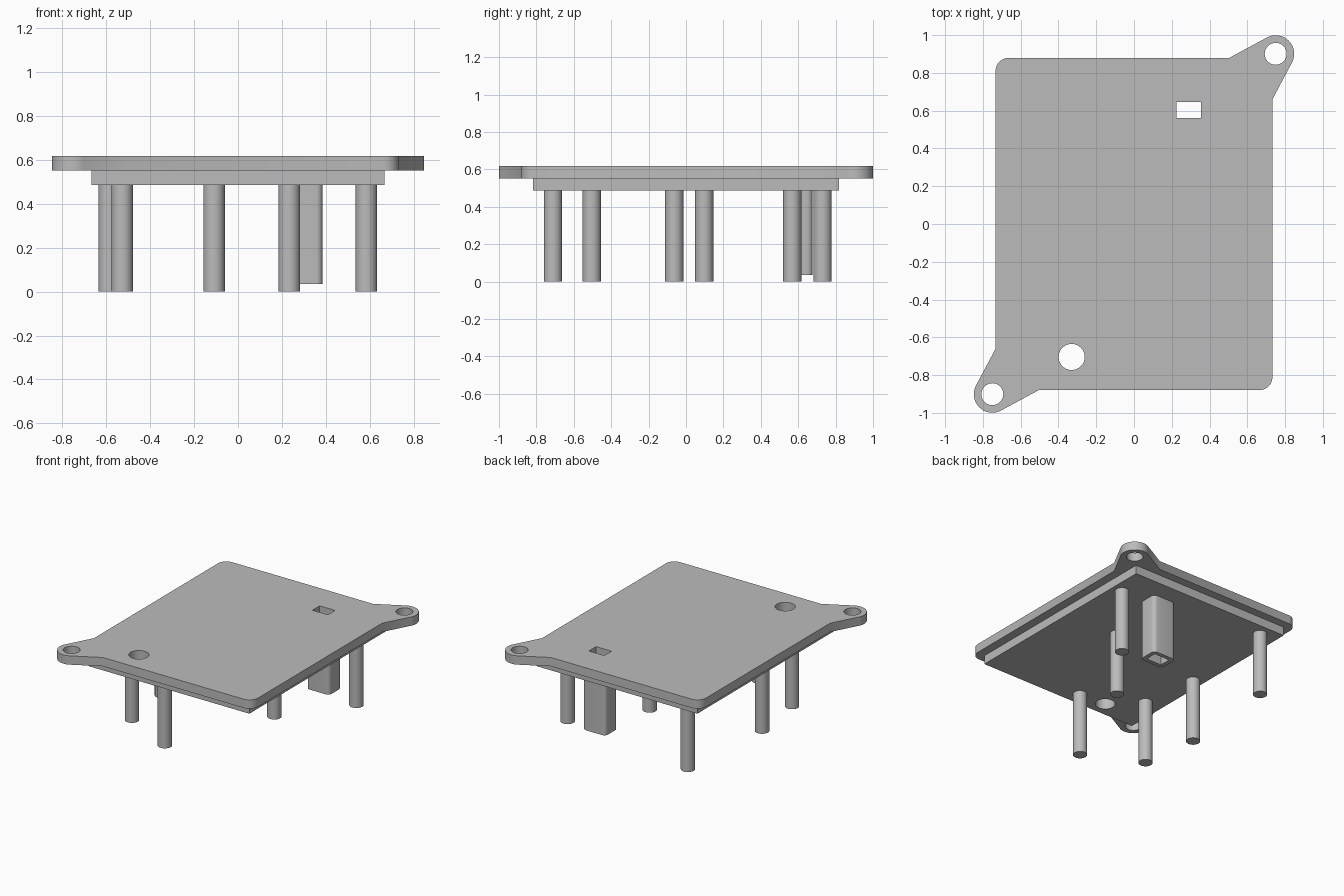
import bpy, bmesh, math
from mathutils import Vector

if "Cube" in bpy.data.objects:
    bpy.data.objects.remove(bpy.data.objects["Cube"])

grey = bpy.data.materials.new("grey plastic")
grey.diffuse_color = (0.5, 0.5, 0.5, 1)
grey.use_nodes = True
grey.node_tree.nodes["Principled BSDF"].inputs["Base Color"].default_value = grey.diffuse_color


def arc(cx, cy, r, a0, a1, n):
    return [(cx + r * math.cos(a0 + (a1 - a0) * i / n),
             cy + r * math.sin(a0 + (a1 - a0) * i / n)) for i in range(n + 1)]


def circle(cx, cy, r, n=40):
    return arc(cx, cy, r, 0, 2 * math.pi, n)[:-1]


def rounded_rect(cx, cy, hx, hy, r):
    pts = []
    for k, (sx, sy) in enumerate([(1, 1), (-1, 1), (-1, -1), (1, -1)]):
        a = k * math.pi / 2
        pts += arc(cx + sx * (hx - r), cy + sy * (hy - r), r, a, a + math.pi / 2, 6)
    return pts


def rect(cx, cy, hx, hy):
    return [(cx + hx, cy + hy), (cx - hx, cy + hy), (cx - hx, cy - hy), (cx + hx, cy - hy)]


def extrude(name, outline, z0, z1, holes=()):
    """Fill an outline with holes and extrude it from z0 to z1."""
    bm = bmesh.new()
    edges = []
    for loop in [outline, *holes]:
        vs = [bm.verts.new((x, y, z0)) for x, y in loop]
        edges += [bm.edges.new((vs[i - 1], vs[i])) for i in range(len(vs))]
    bmesh.ops.triangle_fill(bm, use_beauty=True, use_dissolve=False,
                            edges=edges, normal=(0, 0, -1))
    ext = bmesh.ops.extrude_face_region(bm, geom=bm.faces[:], use_keep_orig=True)
    top = [g for g in ext["geom"] if isinstance(g, bmesh.types.BMVert)]
    bmesh.ops.translate(bm, verts=top, vec=(0, 0, z1 - z0))
    bmesh.ops.recalc_face_normals(bm, faces=bm.faces[:])
    mesh = bpy.data.meshes.new(name)
    bm.to_mesh(mesh)
    bm.free()
    mesh.materials.append(grey)
    ob = bpy.data.objects.new(name, mesh)
    bpy.context.collection.objects.link(ob)
    bpy.ops.object.select_all(action='DESELECT')
    ob.select_set(True)
    bpy.context.view_layer.objects.active = ob
    bpy.ops.object.shade_smooth_by_angle(angle=math.radians(30))
    return ob


# Heights
SLAB_Z, PLATE_Z, TOP_Z = 0.486, 0.552, 0.618
HX, HY = 0.733, 0.88

# Ear outline: two straight flanks tangent to a round end
EAR, EAR_R = Vector((0.75, 0.901)), 0.098
def tangent_angle(p, sign):
    d = Vector(p) - EAR
    return math.atan2(d.y, d.x) + sign * math.acos(EAR_R / d.length)

side, back = (HX, 0.66), (0.505, HY)
a0 = tangent_angle(side, 1)
a1 = tangent_angle(back, -1) % (2 * math.pi)
ear = [side] + arc(EAR.x, EAR.y, EAR_R, a0, a1, 24) + [back]

# Half of the plate outline, repeated by a half turn
CR = 0.07
half = ear + arc(-HX + CR, HY - CR, CR, math.pi / 2, math.pi, 8)
outline = half + [(-x, -y) for x, y in half]

round_hole = circle(-0.33, -0.704, 0.069)
slot = rect(0.29, 0.603, 0.064, 0.043)
ear_holes = [circle(s * EAR.x, s * EAR.y, 0.058) for s in (1, -1)]

extrude("top_plate", outline, PLATE_Z, TOP_Z, [round_hole, slot] + ear_holes)
extrude("lower_slab", rect(0, 0, 0.667, 0.818), SLAB_Z, PLATE_Z, [round_hole, slot])

# Hollow rectangular tube under the slot
extrude("slot_tube", rounded_rect(0.29, 0.603, 0.096, 0.074, 0.03), 0.034, SLAB_Z, [slot])

# Round legs
legs = [(0.585, 0.568), (0.234, 0.097), (-0.109, -0.711),
        (-0.527, -0.504), (-0.587, -0.063), (-0.527, 0.73)]
for i, (x, y) in enumerate(legs, 1):
    extrude(f"leg_{i}", circle(x, y, 0.049, 32), 0, SLAB_Z)
